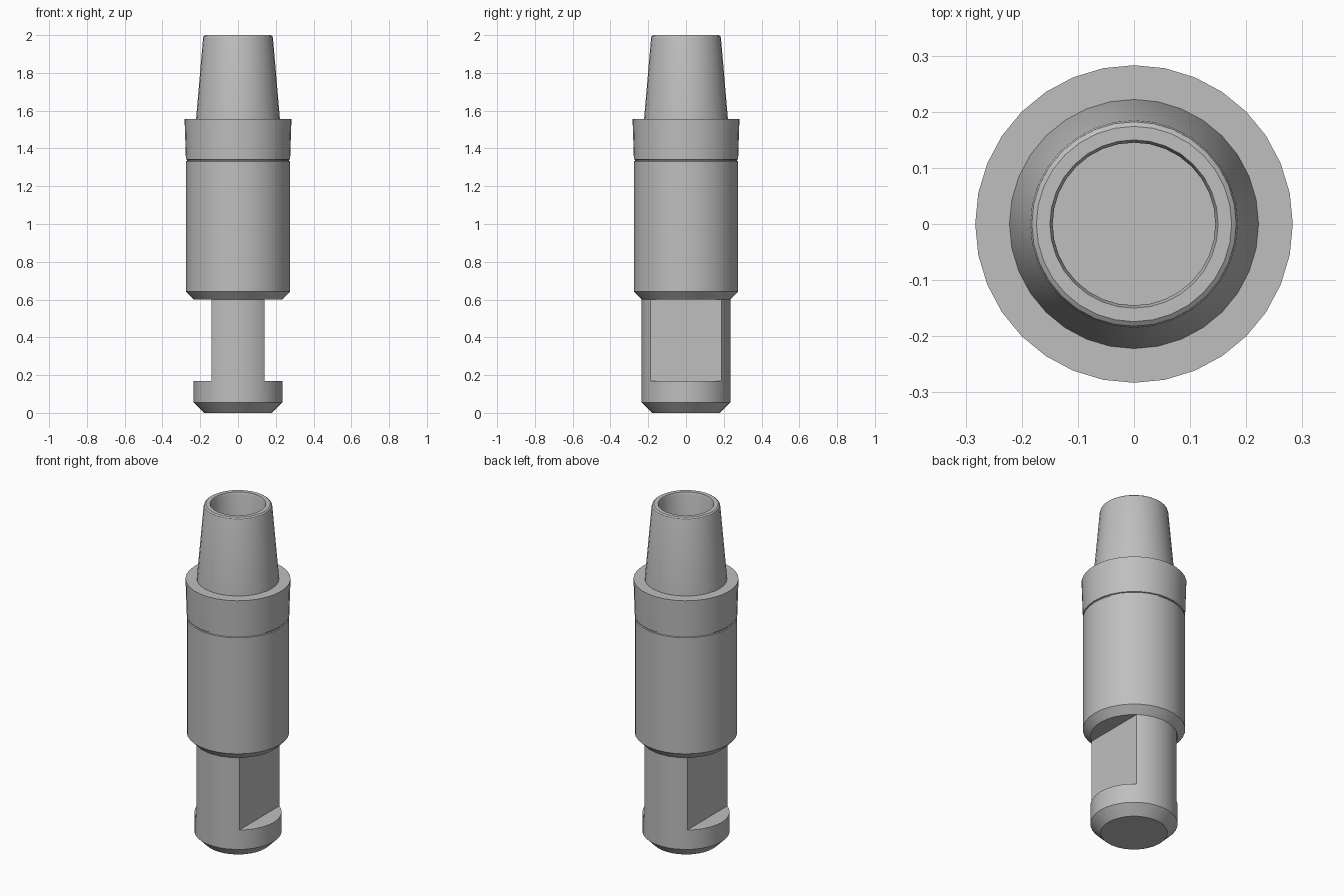
import bpy, bmesh, math

cube = bpy.data.objects.get("Cube")
if cube:
    bpy.data.objects.remove(cube, do_unlink=True)

SIDES = 32
STEEL = (0.52, 0.52, 0.52, 1)

steel = bpy.data.materials.new("steel_grey")
steel.use_nodes = True
steel.diffuse_color = STEEL
steel.node_tree.nodes["Principled BSDF"].inputs["Base Color"].default_value = STEEL


def add_object(name, bm):
    bmesh.ops.recalc_face_normals(bm, faces=bm.faces)
    mesh = bpy.data.meshes.new(name)
    bm.to_mesh(mesh)
    bm.free()
    obj = bpy.data.objects.new(name, mesh)
    bpy.context.collection.objects.link(obj)
    mesh.materials.append(steel)
    return obj


def lathe(name, profile):
    """Turn (radius, height) points about z and cap both ends."""
    bm = bmesh.new()
    rings = []
    for r, z in profile:
        rings.append([bm.verts.new((r * math.sin(math.tau * i / SIDES),
                                    r * math.cos(math.tau * i / SIDES), z))
                      for i in range(SIDES)])
    for a, b in zip(rings, rings[1:]):
        for i in range(SIDES):
            j = (i + 1) % SIDES
            bm.faces.new((a[i], a[j], b[j], b[i]))
    bm.faces.new(rings[0])
    bm.faces.new(rings[-1])
    return add_object(name, bm)


def smooth(obj):
    bpy.ops.object.select_all(action="DESELECT")
    obj.select_set(True)
    bpy.context.view_layer.objects.active = obj
    bpy.ops.object.shade_smooth_by_angle(angle=math.radians(30))


# Main body: chamfered barrel, fine groove, flared collar, tapered hollow nose
body = lathe("body", [
    (0.235, 0.6), (0.276, 0.642), (0.276, 1.332),
    (0.27, 1.334), (0.27, 1.34), (0.276, 1.342),
    (0.283, 1.555), (0.222, 1.555),
    (0.185, 1.985), (0.182, 1.994), (0.174, 2.0),
    (0.15, 2.0), (0.145, 1.985), (0.145, 1.0)])
smooth(body)

# Shank with a chamfered foot
shank = lathe("shank", [(0.18, 0), (0.235, 0.055), (0.235, 0.62)])

# Two wrench flats cut into the sides of the shank
for side, sign in (("left", 1), ("right", -1)):
    bm = bmesh.new()
    bmesh.ops.create_cube(bm, size=1)
    bmesh.ops.scale(bm, vec=(0.4, 1, 0.6), verts=bm.verts)
    bmesh.ops.translate(bm, vec=(sign * 0.34, 0, 0.47), verts=bm.verts)
    cutter = add_object(side + "_flat_cutter", bm)
    cut = shank.modifiers.new(side + "_flat", "BOOLEAN")
    cut.operation = "DIFFERENCE"
    cut.solver = "EXACT"
    cut.object = cutter
    bpy.context.view_layer.objects.active = shank
    bpy.ops.object.modifier_apply(modifier=cut.name)
    bpy.data.objects.remove(cutter, do_unlink=True)
smooth(shank)
